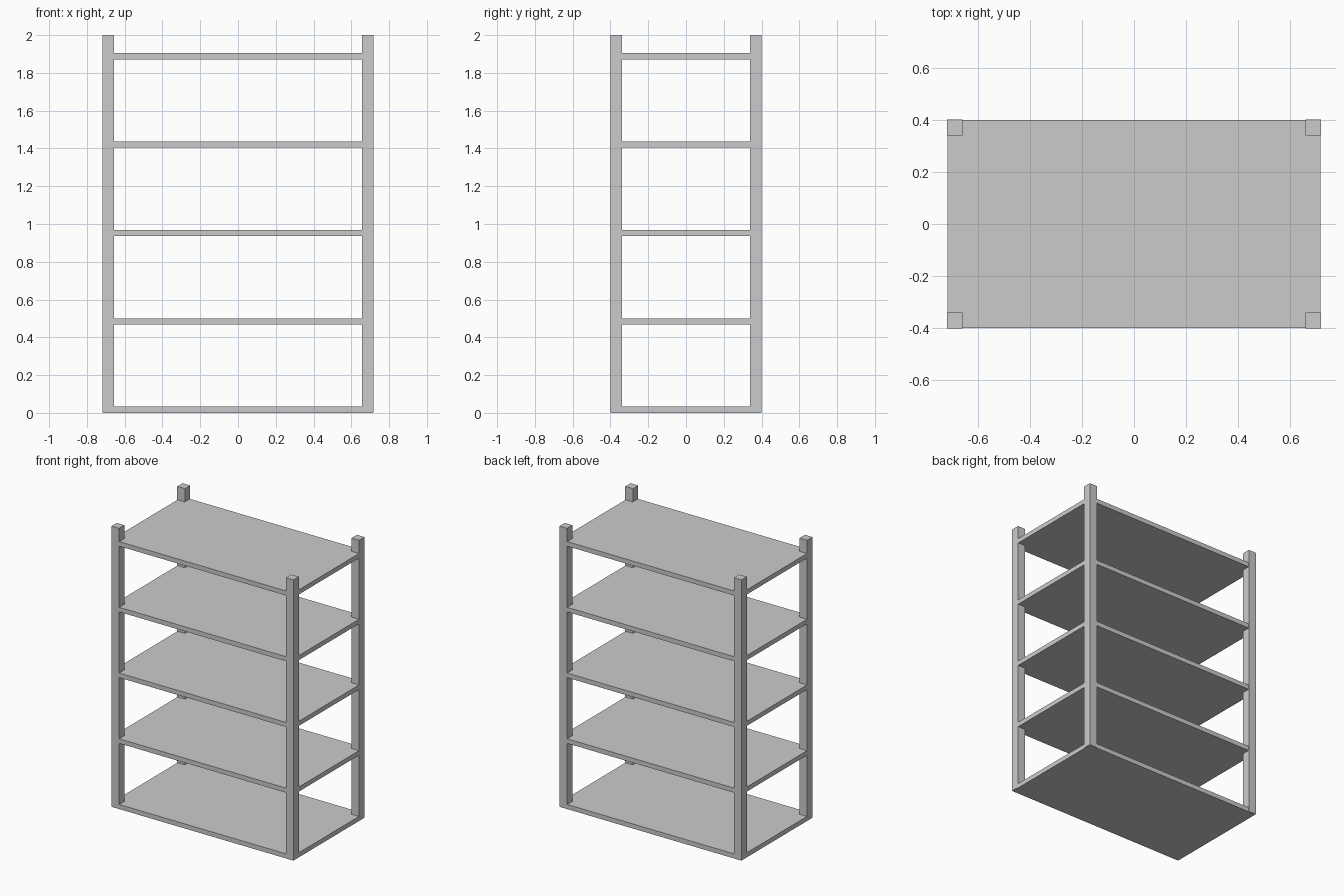
import bpy

if "Cube" in bpy.data.objects:
    bpy.data.objects.remove(bpy.data.objects["Cube"])

HALF_X, HALF_Y, HEIGHT = 0.717, 0.40, 2.0
POST = 0.06
SHELF_T = 0.033
SHELF_STEP = 0.468
INSET = 0.002   # shelves sit a hair inside the post faces
LIP = 0.003     # posts start just above the underside of the bottom shelf


def box(name, lo, hi):
    size = [b - a for a, b in zip(lo, hi)]
    centre = [(a + b) / 2 for a, b in zip(lo, hi)]
    bpy.ops.mesh.primitive_cube_add(size=1, location=centre)
    ob = bpy.context.object
    ob.name = name
    ob.scale = size
    bpy.ops.object.transform_apply(location=False, rotation=False, scale=True)
    return ob


# Four square corner posts
for sx, side in ((-1, "left"), (1, "right")):
    for sy, end in ((-1, "front"), (1, "back")):
        cx, cy = sx * (HALF_X - POST / 2), sy * (HALF_Y - POST / 2)
        box(f"{end}_{side}_post",
            (cx - POST / 2, cy - POST / 2, LIP),
            (cx + POST / 2, cy + POST / 2, HEIGHT))

# Five evenly spaced shelf boards
for i in range(5):
    z = i * SHELF_STEP
    x, y = HALF_X - INSET, HALF_Y - INSET
    box(f"shelf_{i + 1}", (-x, -y, z), (x, y, z + SHELF_T))
